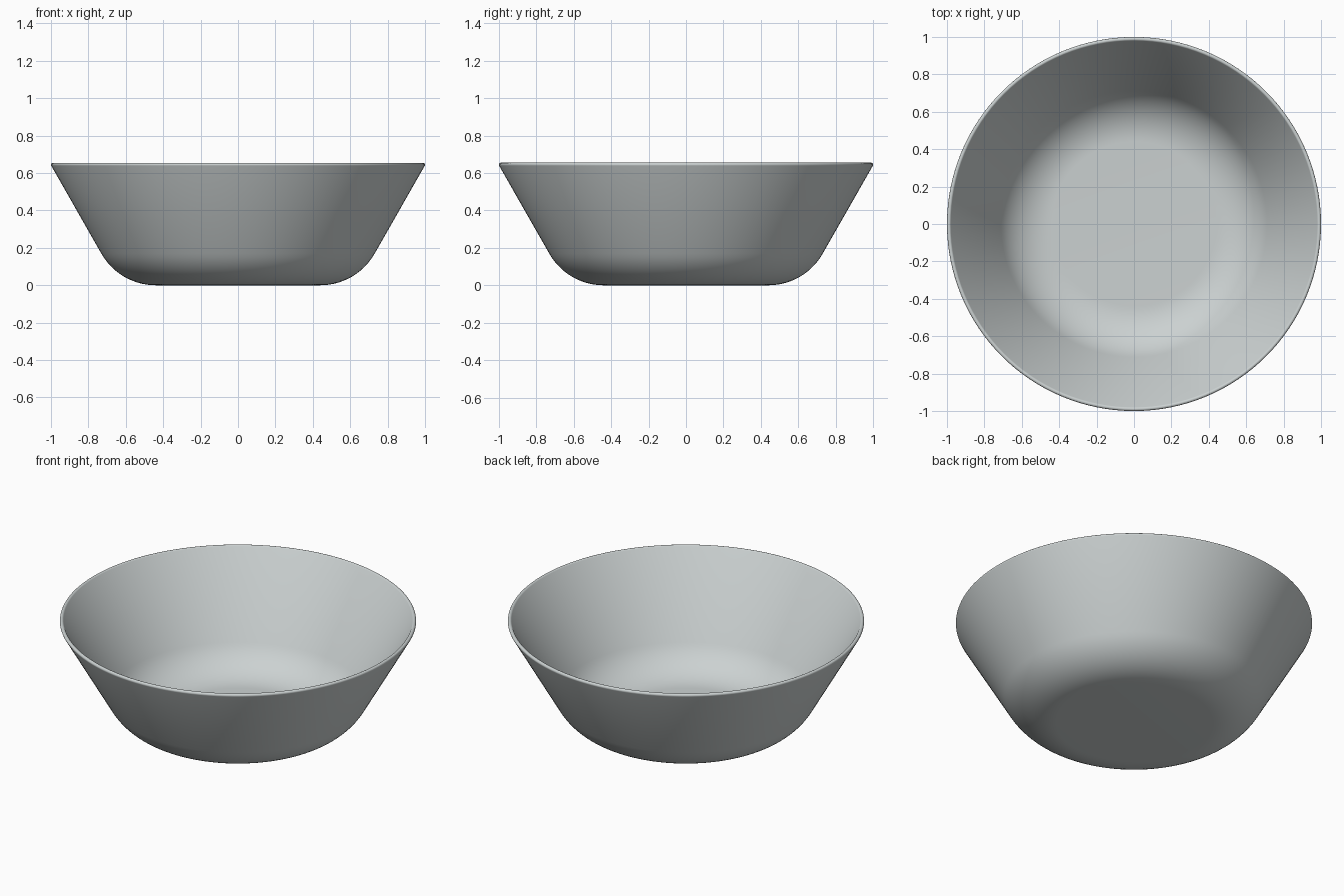
import bpy, bmesh, math

cube = bpy.data.objects.get("Cube")
if cube:
    bpy.data.objects.remove(cube, do_unlink=True)

# Pale grey glaze
glaze = bpy.data.materials.new("pale_grey_glaze")
glaze.use_nodes = True
colour = (0.60, 0.64, 0.64, 1)
glaze.diffuse_color = colour
bsdf = next(n for n in glaze.node_tree.nodes if n.type == 'BSDF_PRINCIPLED')
bsdf.inputs["Base Color"].default_value = colour

SEGMENTS = 128
WALL = 0.022              # wall thickness
FOOT, BEND = 0.44, 0.334  # flat base radius, outer bend radius
SLOPE = math.radians(60.6)
HEIGHT = 0.655


def arc(cx, cz, radius, start, end, steps):
    """Points along an arc; angle 0 points straight down."""
    angles = [start + (end - start) * i / steps for i in range(steps + 1)]
    return [(cx + radius * math.sin(a), cz - radius * math.cos(a)) for a in angles]


# Cross-section: outer base and bend, rounded rim, inner bend and floor
half = WALL / 2
rim_z = HEIGHT - half
rim_x = 1 - half
profile = [(0, 0)]
profile += arc(FOOT, BEND, BEND, 0, SLOPE, 14)
profile += arc(rim_x, rim_z, half, SLOPE, SLOPE + math.pi, 8)
profile += arc(FOOT, BEND, BEND - WALL, SLOPE, 0, 14)
profile += [(0, WALL)]

# Spin the cross-section into the bowl
bm = bmesh.new()
verts = [bm.verts.new((x, 0, z)) for x, z in profile]
edges = [bm.edges.new(pair) for pair in zip(verts, verts[1:])]
bmesh.ops.spin(bm, geom=verts + edges, cent=(0, 0, 0), axis=(0, 0, 1),
               angle=math.tau, steps=SEGMENTS, use_merge=True)
bmesh.ops.remove_doubles(bm, verts=bm.verts, dist=0.0001)
bmesh.ops.recalc_face_normals(bm, faces=bm.faces)
mesh = bpy.data.meshes.new("bowl")
bm.to_mesh(mesh)
bm.free()
mesh.materials.append(glaze)

bowl = bpy.data.objects.new("bowl", mesh)
bpy.context.collection.objects.link(bowl)
bpy.context.view_layer.objects.active = bowl
bowl.select_set(True)
bpy.ops.object.shade_smooth_by_angle(angle=math.radians(40))
